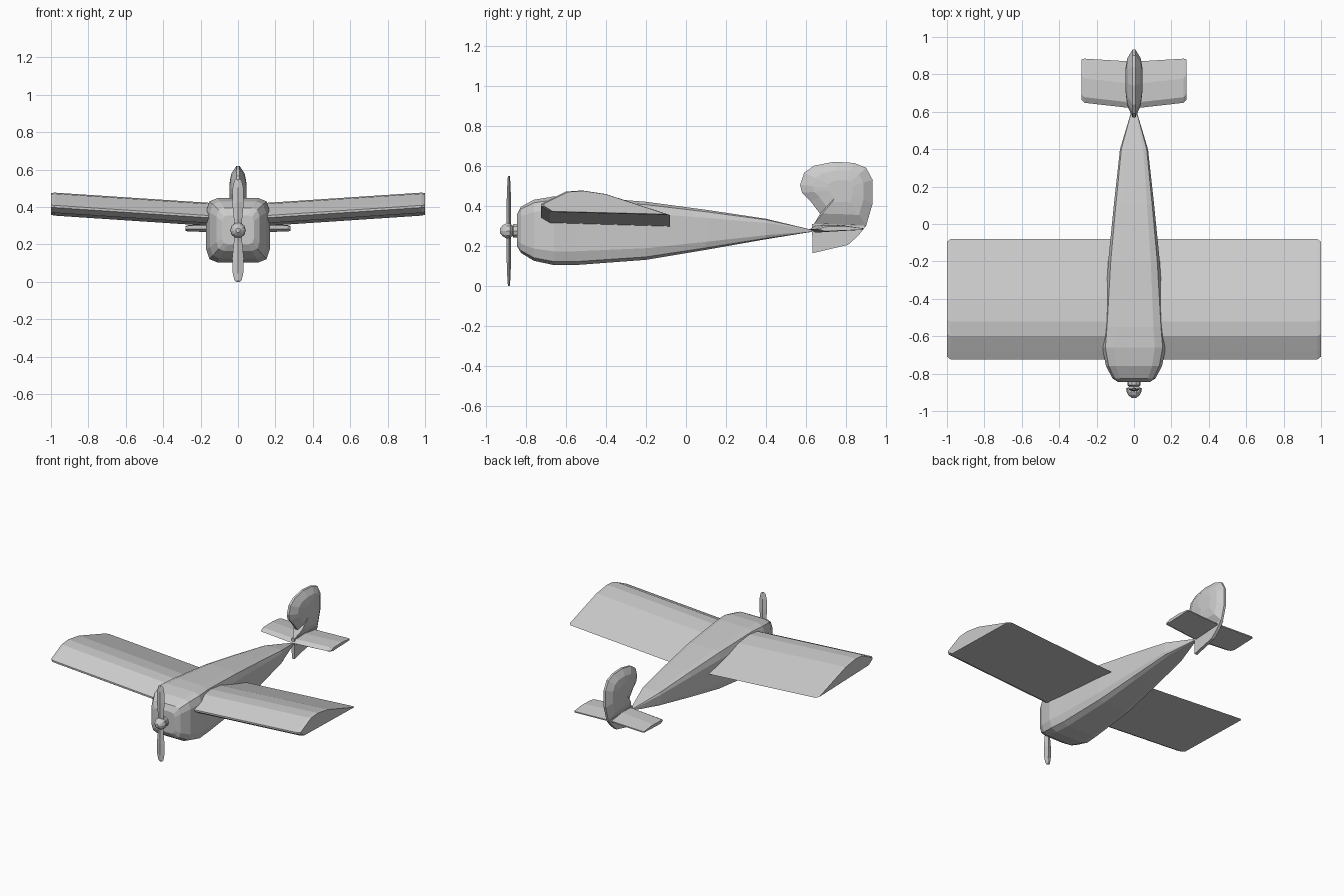
import bpy, bmesh, math

cube = bpy.data.objects.get("Cube")
if cube:
    bpy.data.objects.remove(cube, do_unlink=True)

grey = bpy.data.materials.new("plain_grey")
grey.use_nodes = True
grey.diffuse_color = (0.6, 0.6, 0.6, 1)
grey.node_tree.nodes["Principled BSDF"].inputs["Base Color"].default_value = (0.6, 0.6, 0.6, 1)


def loft(name, rings):
    """Skin a list of equal-length point rings and cap both ends."""
    bm = bmesh.new()
    loops = [[bm.verts.new(p) for p in ring] for ring in rings]
    n = len(loops[0])
    for a, b in zip(loops, loops[1:]):
        for i in range(n):
            j = (i + 1) % n
            bm.faces.new((a[i], a[j], b[j], b[i]))
    bm.faces.new(loops[0])
    bm.faces.new(loops[-1])
    bmesh.ops.recalc_face_normals(bm, faces=bm.faces)
    mesh = bpy.data.meshes.new(name)
    bm.to_mesh(mesh)
    bm.free()
    mesh.materials.append(grey)
    obj = bpy.data.objects.new(name, mesh)
    bpy.context.collection.objects.link(obj)
    return obj


def scaled(profile, centre, s):
    return [(centre[0] + (y - centre[0]) * s, centre[1] + (z - centre[1]) * s)
            for y, z in profile]


# Fuselage: rounded-square section, stations are (y, half width, bottom, top)
corner = [(1, 0.6), (0.9, 0.9), (0.65, 1)]
section = (corner + [(-x, z) for x, z in reversed(corner)]
           + [(-x, -z) for x, z in corner] + [(x, -z) for x, z in reversed(corner)])
stations = [(-0.845, 0.085, 0.2, 0.355), (-0.825, 0.115, 0.165, 0.395),
            (-0.76, 0.15, 0.125, 0.43), (-0.66, 0.17, 0.104, 0.447),
            (-0.55, 0.16, 0.104, 0.448), (-0.2, 0.138, 0.13, 0.42),
            (0.1, 0.108, 0.18, 0.38), (0.4, 0.075, 0.233, 0.335),
            (0.63, 0.006, 0.27, 0.28)]
loft("fuselage", [[(x * w, y, (lo + hi) / 2 + z * (hi - lo) / 2) for x, z in section]
                  for y, w, lo, hi in stations])

# Wing: one airfoil swept from tip to tip with dihedral and chamfered ends
airfoil = [(-0.08, 0.355), (-0.4, 0.46), (-0.52, 0.478), (-0.6, 0.472), (-0.68, 0.433),
           (-0.725, 0.41), (-0.725, 0.398), (-0.68, 0.37)]
loft("wing", [[(x, y, z - 0.066 * (1 - abs(x))) for y, z in scaled(airfoil, (-0.4, 0.41), s)]
              for x, s in ((-1, 0.95), (-0.98, 1), (0, 1), (0.98, 1), (1, 0.95))])

# Horizontal stabilizer: stations are (x, front y, back y, half thickness)
half = [(0.265, 0.648, 0.884, 0.015), (0.28, 0.665, 0.88, 0.01)]
spans = [(-x, *r) for x, *r in reversed(half)] + [(0, 0.618, 0.868, 0.017)] + half
loft("stabilizer", [[(x, f, 0.283), (x, f + 0.03, 0.285 + t), (x, f + 0.13, 0.288 + t),
                     (x, b, 0.288), (x, b, 0.28), (x, f + 0.03, 0.283 - t)]
                    for x, f, b, t in spans])

# Upper fin: lens-shaped rounded blade
outline = [(0.57, 0.505), (0.59, 0.565), (0.64, 0.6), (0.74, 0.62), (0.84, 0.614),
           (0.9, 0.59), (0.932, 0.53), (0.932, 0.41), (0.9, 0.3), (0.8, 0.305),
           (0.64, 0.31), (0.67, 0.36), (0.62, 0.425), (0.58, 0.465)]
loft("tail_fin", [[(x, y, z) for y, z in scaled(outline, (0.78, 0.48), s)]
                  for x, s in ((-0.045, 0.35), (-0.036, 0.7), (-0.008, 1),
                               (0.008, 1), (0.036, 0.7), (0.045, 0.35))])

# Lower rudder: thin keel below the stabilizer
keel = [(0.63, 0.31), (0.632, 0.163), (0.81, 0.205), (0.86, 0.25), (0.9, 0.3)]
loft("lower_rudder", [[(x, y, z) for y, z in keel] for x in (-0.011, 0.011)])

# Spinner and shaft turned around the thrust line: (y, radius)
turned = [(-0.93, 0.012), (-0.915, 0.03), (-0.897, 0.04), (-0.88, 0.042),
          (-0.868, 0.026), (-0.862, 0.036), (-0.835, 0.036)]
angles = [math.tau * i / 10 for i in range(10)]
loft("spinner", [[(r * math.cos(a), y, 0.275 + r * math.sin(a)) for a in angles]
                 for y, r in turned])

# Propeller blades: (distance from hub, half width, half thickness)
blade = [(0, 0.018, 0.012), (0.06, 0.022, 0.011), (0.15, 0.031, 0.011),
         (0.23, 0.028, 0.008), (0.265, 0.02, 0.006), (0.275, 0.01, 0.004)]
for name, side in (("upper_blade", 1), ("lower_blade", -1)):
    loft(name, [[(-w, -0.885, 0.275 + side * d), (0, -0.885 - t, 0.275 + side * d),
                 (w, -0.885, 0.275 + side * d), (0, -0.885 + t, 0.275 + side * d)]
                for d, w, t in blade])
